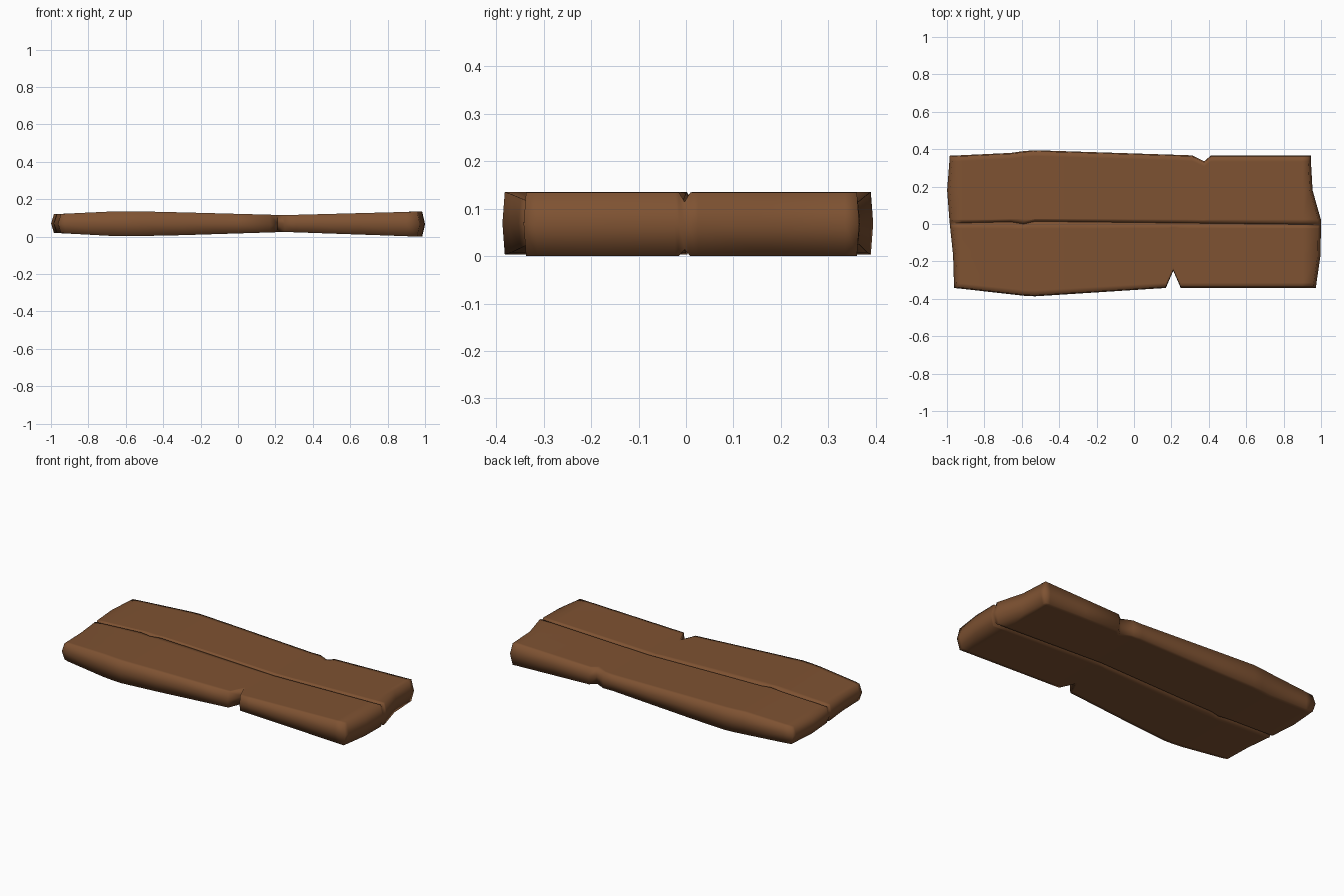
import bpy, bmesh

cube = bpy.data.objects.get("Cube")
if cube:
    bpy.data.objects.remove(cube, do_unlink=True)


def along(points, x):
    """Straight-line interpolation through (position, value) pairs."""
    if x <= points[0][0]:
        return points[0][1]
    for (a, p), (b, q) in zip(points, points[1:]):
        if x <= b:
            return p + (q - p) * (x - a) / (b - a)
    return points[-1][1]


# Plank outline, with a notch in each long edge
back_edge = [(-0.98, 0.36), (-0.66, 0.375), (-0.55, 0.39), (0.31, 0.362),
             (0.375, 0.33), (0.41, 0.36), (0.95, 0.36)]
front_edge = [(-0.96, 0.337), (-0.55, 0.383), (0.17, 0.337),
              (0.21, 0.245), (0.25, 0.337), (0.97, 0.337)]
left_end = [(-0.34, 0.962), (-0.17, 0.967), (0, 0.985), (0.17, 1.0), (0.36, 0.985)]
right_end = [(-0.34, 0.972), (-0.17, 0.997), (0.02, 1.0), (0.19, 0.952), (0.36, 0.945)]

# Thickness and the wandering crack down the middle
top_line = [(-0.98, 0.12), (-0.66, 0.135), (-0.5, 0.135), (0.25, 0.115), (0.97, 0.134)]
base_line = [(-0.98, 0.02), (-0.66, 0.003), (-0.45, 0.003), (0.25, 0.025), (0.97, 0)]
crack_line = [(-0.98, 0.004), (-0.64, 0.012), (-0.59, 0), (-0.53, 0.014), (0.97, -0.003)]

stations = [-1, -0.92, -0.66, -0.59, -0.53, -0.3, 0, 0.17, 0.21, 0.25, 0.31,
            0.375, 0.41, 0.65, 0.9, 1]
across = [-1, -0.93, -0.5, -0.07, "lip", "crack", "lip", 0.07, 0.5, 0.93, 1]
CRACK = across.index("crack")
LIP = 0.012

bm = bmesh.new()


def station_rows(x):
    """Top, middle and bottom rows of vertices across the plank."""
    rows = [[], [], []]
    crack = along(crack_line, x)
    for i, a in enumerate(across):
        if a == "crack":
            y = crack
        elif a == "lip":
            y = crack + (LIP if i > CRACK else -LIP)
        else:
            y = a * along(back_edge if a > 0 else front_edge, x)
        for level, row in enumerate(rows):
            bulge = 0.005 if level == 1 else 0
            px, py = x, y
            if abs(x) == 1:
                px = x * (along(right_end if x > 0 else left_end, y) - (0 if level == 1 else 0.015))
            if a in (-1, 1):
                py += a * bulge
            top, base = along(top_line, x), along(base_line, x)
            if a == "crack":
                top, base = top - 0.02, base + 0.014
            z = (top, (top + base) / 2, base)[level]
            # Only the rim and the two ends need a middle row
            used = level != 1 or abs(x) == 1 or a in (-1, 1)
            row.append(bm.verts.new((px, py, z)) if used else None)
    return rows


rings = [station_rows(x) for x in stations]
last = len(across) - 1

# Broad faces and long sides
for r, s in zip(rings, rings[1:]):
    for level in (0, 2):
        for i in range(last):
            bm.faces.new((r[level][i], s[level][i], s[level][i + 1], r[level][i + 1]))
    for i in (0, last):
        for level in (0, 1):
            bm.faces.new((r[level][i], s[level][i], s[level + 1][i], r[level + 1][i]))

# Rounded ends
for r in (rings[0], rings[-1]):
    for level in (0, 1):
        for i in range(last):
            bm.faces.new((r[level][i], r[level][i + 1], r[level + 1][i + 1], r[level + 1][i]))

bmesh.ops.recalc_face_normals(bm, faces=bm.faces)
mesh = bpy.data.meshes.new("plank")
bm.to_mesh(mesh)
bm.free()
plank = bpy.data.objects.new("plank", mesh)
bpy.context.collection.objects.link(plank)

# Brown wood
wood = bpy.data.materials.new("brown wood")
wood.use_nodes = True
color = (0.21, 0.085, 0.032, 1)
wood.diffuse_color = color
wood.node_tree.nodes["Principled BSDF"].inputs["Base Color"].default_value = color
mesh.materials.append(wood)

bpy.ops.object.select_all(action="DESELECT")
plank.select_set(True)
bpy.context.view_layer.objects.active = plank
bpy.ops.object.shade_smooth_by_angle(angle=1.6)
